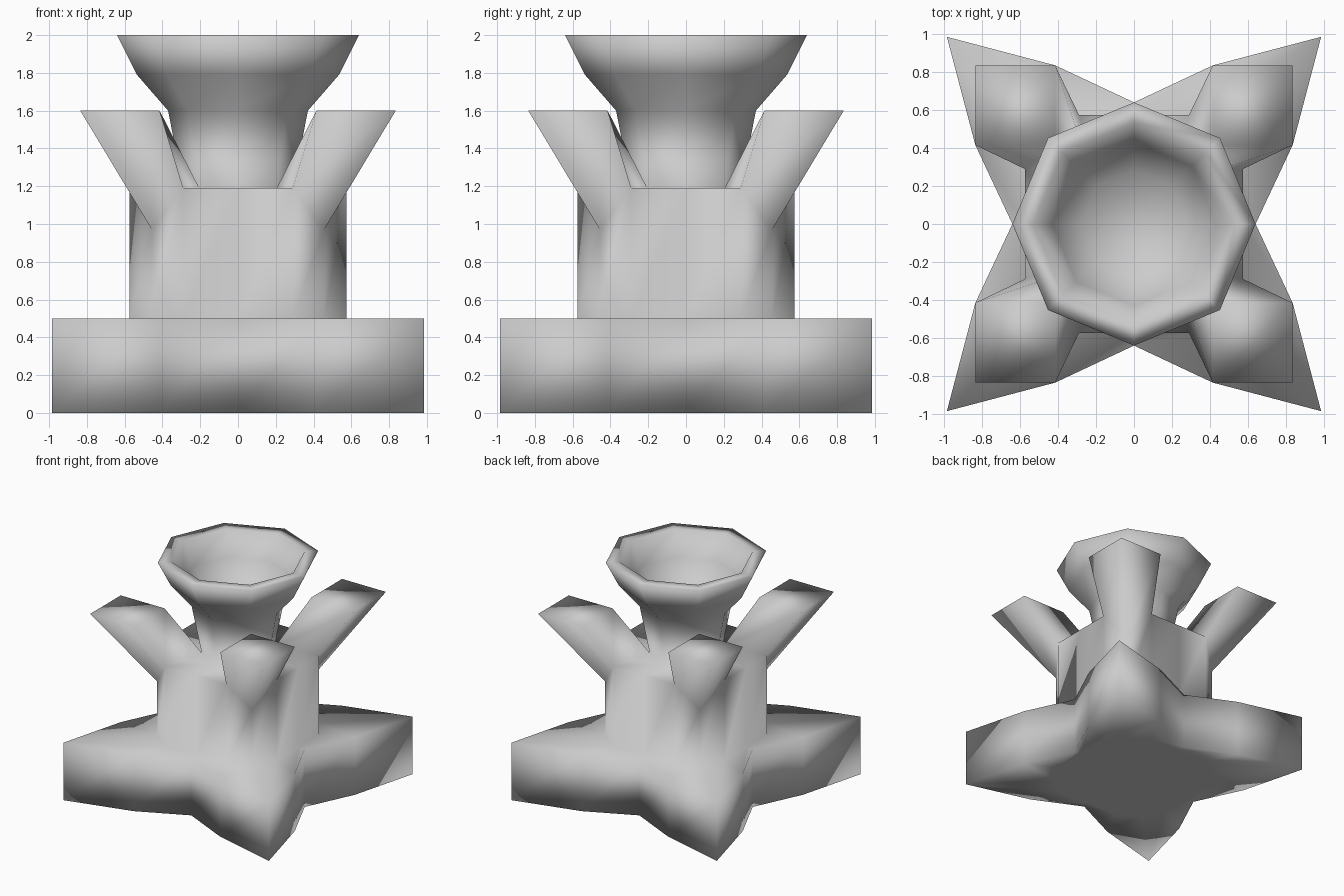
import bpy, bmesh
from math import cos, sin, pi

if "Cube" in bpy.data.objects:
    bpy.data.objects.remove(bpy.data.objects["Cube"])

bm = bmesh.new()


def turn(p, k):
    """Rotate an (x, y) point by k quarter turns."""
    x, y = p
    for _ in range(k):
        x, y = -y, x
    return x, y


def ring(quarter, zs):
    """Closed ring: one quarter of an outline repeated four times."""
    return [bm.verts.new((*turn(p, k), z)) for k in range(4) for p, z in zip(quarter, zs)]


def octagon(r, z):
    return [bm.verts.new((r * cos(i * pi / 4), r * sin(i * pi / 4), z)) for i in range(8)]


def bridge(a, b):
    n = len(a)
    for i in range(n):
        j = (i + 1) % n
        bm.faces.new((a[i], a[j], b[j], b[i]))


STAR = [(0.64, 0), (0.835, 0.415), (0.985, 0.985), (0.415, 0.835)]
BODY = [(0.575, 0), (0.575, 0.29), (0.456, 0.456), (0.29, 0.575)]

# Star foot and body, sharing one vertex order
rings = [ring(BODY, [0] * 4), ring(STAR, [0] * 4), ring(STAR, [0.5] * 4),
         ring(BODY, [0.5] * 4), ring(BODY, [1.19, 1.19, 0.97, 1.19])]
for a, b in zip(rings, rings[1:]):
    bridge(a, b)
bm.faces.new(rings[0][::-1])

# Neck, flared bowl and hollow inside
profile = [(0.29, 1.19), (0.37, 1.6), (0.535, 1.79), (0.64, 2.0),
           (0.53, 2.0), (0.43, 1.8), (0.28, 1.6)]
bowl = [octagon(r, z) for r, z in profile]
for a, b in zip(bowl, bowl[1:]):
    bridge(a, b)
bm.faces.new(bowl[-1])

# Shoulders between body and neck, and the four corner arms
top, neck = rings[-1], bowl[0]
for k in range(4):
    i = 4 * k
    mid, side_a, corner, side_b = top[i:i + 4]
    axis, diag = neck[2 * k], neck[2 * k + 1]
    bm.faces.new((mid, side_a, diag, axis))
    bm.faces.new((top[i - 1], mid, axis, neck[2 * k - 1]))
    tip = [bm.verts.new((*turn(p, k), 1.6)) for p in
           ((0.835, 0.415), (0.835, 0.835), (0.415, 0.835), (0.415, 0.415))]
    bridge([side_a, corner, side_b, diag], tip)
    bm.faces.new(tip)

bmesh.ops.recalc_face_normals(bm, faces=bm.faces)
for f in bm.faces:
    f.smooth = True
mesh = bpy.data.meshes.new("pedestal_bowl")
bm.to_mesh(mesh)
bm.free()
bpy.context.collection.objects.link(bpy.data.objects.new("pedestal_bowl", mesh))
